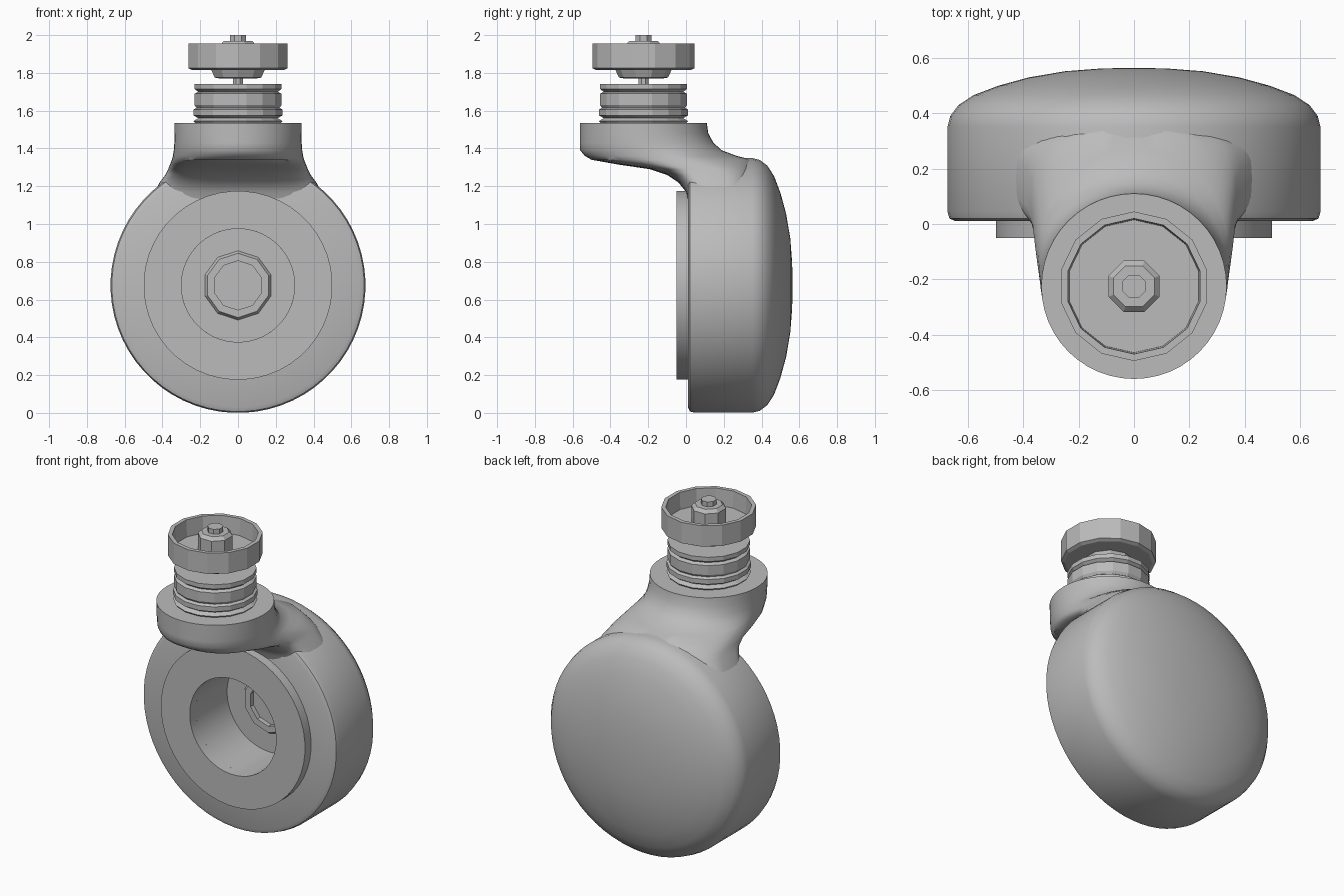
import bpy, bmesh, math
from mathutils import Matrix, Vector

cube = bpy.data.objects.get("Cube")
if cube:
    bpy.data.objects.remove(cube, do_unlink=True)

grey = bpy.data.materials.new("mid grey")
grey.use_nodes = True
COLOUR = (0.5, 0.5, 0.5, 1)
grey.diffuse_color = COLOUR
grey.node_tree.nodes["Principled BSDF"].inputs["Base Color"].default_value = COLOUR

HUB = Matrix.Translation((0, 0, 0.675)) @ Matrix.Rotation(-math.pi / 2, 4, 'X')
POST = Matrix.Translation((0, -0.225, 0))


def loft(name, rings, smooth=None, matrix=Matrix()):
    """Skin a list of point rings, closing both ends."""
    bm = bmesh.new()
    loops = [[bm.verts.new(matrix @ Vector(p)) for p in ring] for ring in rings]
    n = len(loops[0])
    for a, b in zip(loops, loops[1:]):
        for i in range(n):
            j = (i + 1) % n
            bm.faces.new((a[i], a[j], b[j], b[i]))
    bm.faces.new(loops[0][::-1])
    bm.faces.new(loops[-1])
    bmesh.ops.recalc_face_normals(bm, faces=bm.faces)
    mesh = bpy.data.meshes.new(name)
    bm.to_mesh(mesh)
    bm.free()
    mesh.materials.append(grey)
    obj = bpy.data.objects.new(name, mesh)
    bpy.context.collection.objects.link(obj)
    if smooth:
        bpy.ops.object.select_all(action='DESELECT')
        obj.select_set(True)
        bpy.context.view_layer.objects.active = obj
        bpy.ops.object.shade_smooth_by_angle(angle=math.radians(smooth))
    return obj


def lathe(name, profile, sides, matrix, smooth=None):
    """Revolve (radius, height) points about the local z axis."""
    turn = [math.tau * (i + 0.5) / sides for i in range(sides)]
    rings = [[(r * math.cos(t), r * math.sin(t), h) for t in turn]
             for r, h in profile]
    return loft(name, rings, smooth, matrix)


def section(z, front, back, half, power):
    """Horizontal rounded outline between two y limits."""
    ring = []
    for i in range(48):
        t = math.tau * i / 48
        c, s = math.cos(t), math.sin(t)
        x = half * math.copysign(abs(c) ** power, c)
        y = (front + back) / 2 + (back - front) / 2 * math.copysign(abs(s) ** power, s)
        ring.append((x, y, z))
    return ring


# Round housing with a domed back and an open bearing recess in front
lathe("housing", [
    (0.13, 0.45), (0.15, 0.32), (0.30, 0.32), (0.30, 0.01),
    (0.645, 0.01), (0.668, 0.02), (0.675, 0.045), (0.675, 0.35),
    (0.665, 0.39), (0.635, 0.43), (0.58, 0.466), (0.49, 0.5),
    (0.38, 0.53), (0.25, 0.552), (0.12, 0.562), (0.03, 0.564),
], 64, HUB, 35)

# Raised ring around the recess
ring = lathe("front_flange", [
    (0.30, 0.02), (0.30, -0.05), (0.50, -0.05), (0.50, 0.02),
], 48, HUB, 30)
bm = bmesh.new()
bm.from_mesh(ring.data)
bmesh.ops.delete(bm, geom=[f for f in bm.faces if len(f.verts) > 4], context='FACES')
bm.to_mesh(ring.data)
bm.free()

# Bearing rim on the recess floor
lathe("bearing_rim", [(0.13, 0.44), (0.13, 0.30), (0.17, 0.30), (0.19, 0.33)], 10, HUB)

# Swept neck rising forward from the housing into a round collar
loft("neck_and_collar", [
    section(1.08, 0.02, 0.34, 0.50, 0.5),
    section(1.17, 0.00, 0.35, 0.44, 0.5),
    section(1.22, -0.04, 0.35, 0.415, 0.55),
    section(1.26, -0.10, 0.36, 0.385, 0.6),
    section(1.29, -0.19, 0.36, 0.37, 0.65),
    section(1.315, -0.36, 0.36, 0.36, 0.75),
    section(1.34, -0.50, 0.35, 0.35, 0.85),
    section(1.36, -0.535, 0.27, 0.345, 0.95),
    section(1.39, -0.56, 0.19, 0.34, 1),
    section(1.43, -0.56, 0.145, 0.337, 1),
    section(1.48, -0.56, 0.118, 0.335, 1),
    section(1.535, -0.56, 0.11, 0.335, 1),
], 40)

# Grooved sleeve above the collar
lathe("grooved_sleeve", [
    (0.22, 1.52), (0.24, 1.545), (0.215, 1.56), (0.24, 1.575), (0.24, 1.605),
    (0.225, 1.615), (0.235, 1.63), (0.235, 1.69), (0.215, 1.70),
    (0.235, 1.715), (0.235, 1.742), (0.20, 1.742),
], 16, POST)

# Thin spindle, tapered washer, open cup and centre nut
lathe("spindle", [(0.03, 1.73), (0.03, 1.80)], 8, POST)
lathe("tapered_washer", [(0.10, 1.77), (0.13, 1.775), (0.155, 1.83)], 10, POST)
lathe("top_cup", [
    (0.25, 1.815), (0.27, 1.825), (0.27, 1.955), (0.245, 1.955), (0.24, 1.85),
], 14, POST)
lathe("centre_nut", [(0.10, 1.84), (0.10, 1.95), (0.08, 1.97), (0.045, 1.97),
                     (0.045, 2.0)], 8, POST)
